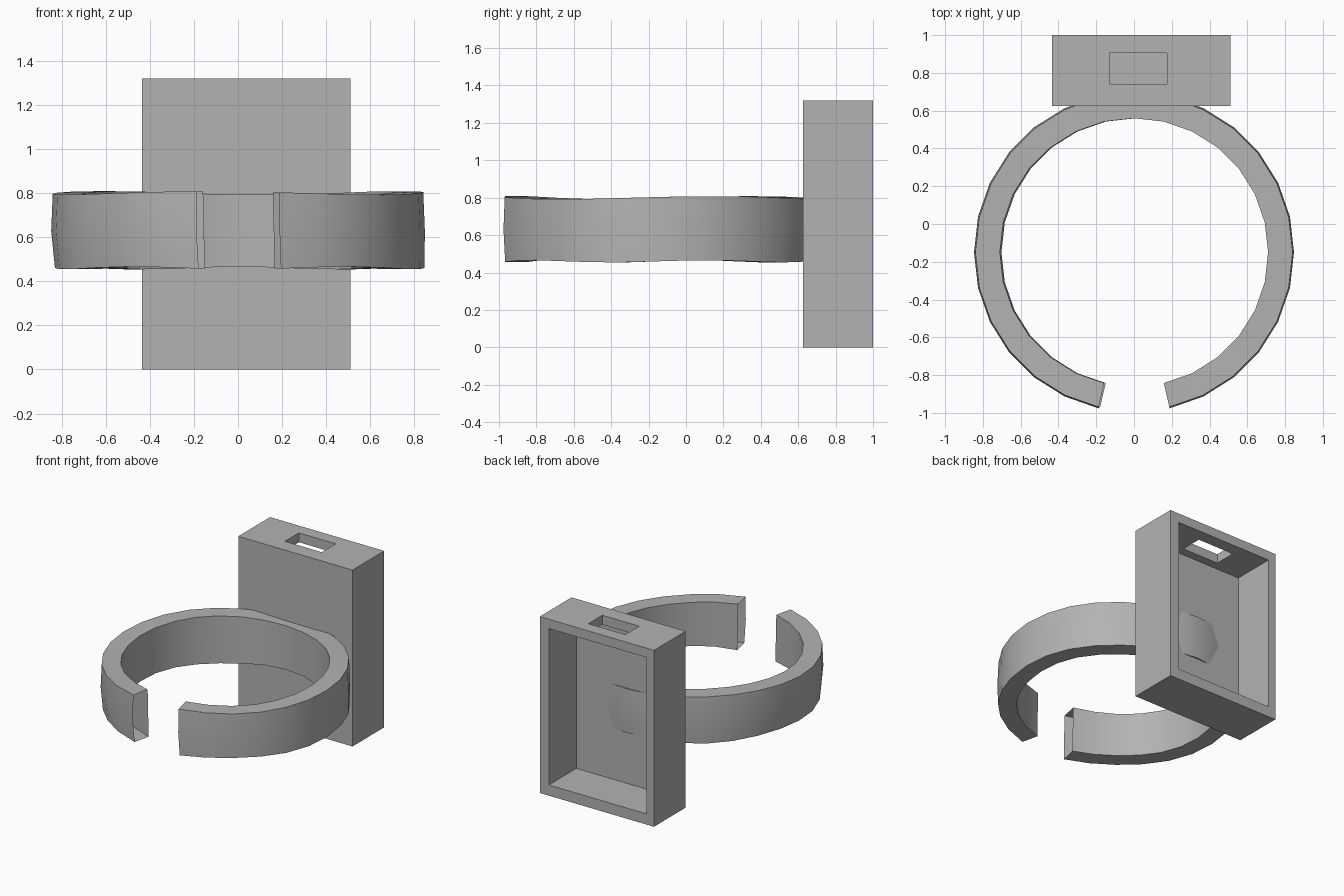
import bpy, bmesh, math

default = bpy.data.objects.get("Cube")
if default:
    bpy.data.objects.remove(default, do_unlink=True)

grey = bpy.data.materials.new("plain grey")
grey.use_nodes = True
COLOUR = (0.45, 0.45, 0.45, 1)
grey.diffuse_color = COLOUR
grey.node_tree.nodes["Principled BSDF"].inputs["Base Color"].default_value = COLOUR


def add_object(name, bm):
    bmesh.ops.recalc_face_normals(bm, faces=bm.faces)
    mesh = bpy.data.meshes.new(name)
    bm.to_mesh(mesh)
    bm.free()
    mesh.materials.append(grey)
    obj = bpy.data.objects.new(name, mesh)
    bpy.context.collection.objects.link(obj)
    return obj


def block(name, low, high):
    bm = bmesh.new()
    bmesh.ops.create_cube(bm, size=1)
    for v in bm.verts:
        v.co = [h if c > 0 else l for c, l, h in zip(v.co, low, high)]
    return add_object(name, bm)


def activate(obj):
    bpy.ops.object.select_all(action="DESELECT")
    obj.select_set(True)
    bpy.context.view_layer.objects.active = obj


def cut(target, cutter):
    cutter.hide_render = True
    mod = target.modifiers.new("cut", "BOOLEAN")
    mod.operation, mod.solver, mod.object = "DIFFERENCE", "EXACT", cutter
    activate(target)
    bpy.ops.object.modifier_apply(modifier=mod.name)
    bpy.data.objects.remove(cutter, do_unlink=True)


# Case: a tray open at the back, with a slot through its top wall
case = block("case", (-0.435, 0.625, 0), (0.51, 1, 1.32))
cut(case, block("cavity_cutter", (-0.375, 0.675, 0.08), (0.435, 1.1, 1.25)))
cut(case, block("slot_cutter", (-0.13, 0.74, 1.2), (0.175, 0.905, 1.4)))

# Wrist band: a rectangular section swept round, open at the front gap
STEPS = 28
CENTRE_Y = -0.15
bm = bmesh.new()
rings = []
for i in range(1, STEPS):
    a = -math.pi / 2 + i * math.tau / STEPS
    top = 0.8 + 0.008 * math.sin(3 * a + 0.5)
    bottom = 0.46 + 0.006 * math.sin(5 * a)
    middle = (top + bottom) / 2
    lean = 0.008
    section = [(0.71, bottom, lean), (0.838, bottom, lean), (0.847, middle, 0),
               (0.84, top, 0), (0.71, top, 0)]
    rings.append([bm.verts.new((r * math.cos(a) + dx, CENTRE_Y + r * math.sin(a), z))
                  for r, z, dx in section])
for near, far in zip(rings, rings[1:]):
    for k in range(len(near)):
        n = (k + 1) % len(near)
        bm.faces.new((near[k], far[k], far[n], near[n]))
band = add_object("wrist_band", bm)
activate(band)
bpy.ops.object.shade_smooth_by_angle(angle=math.radians(35))
